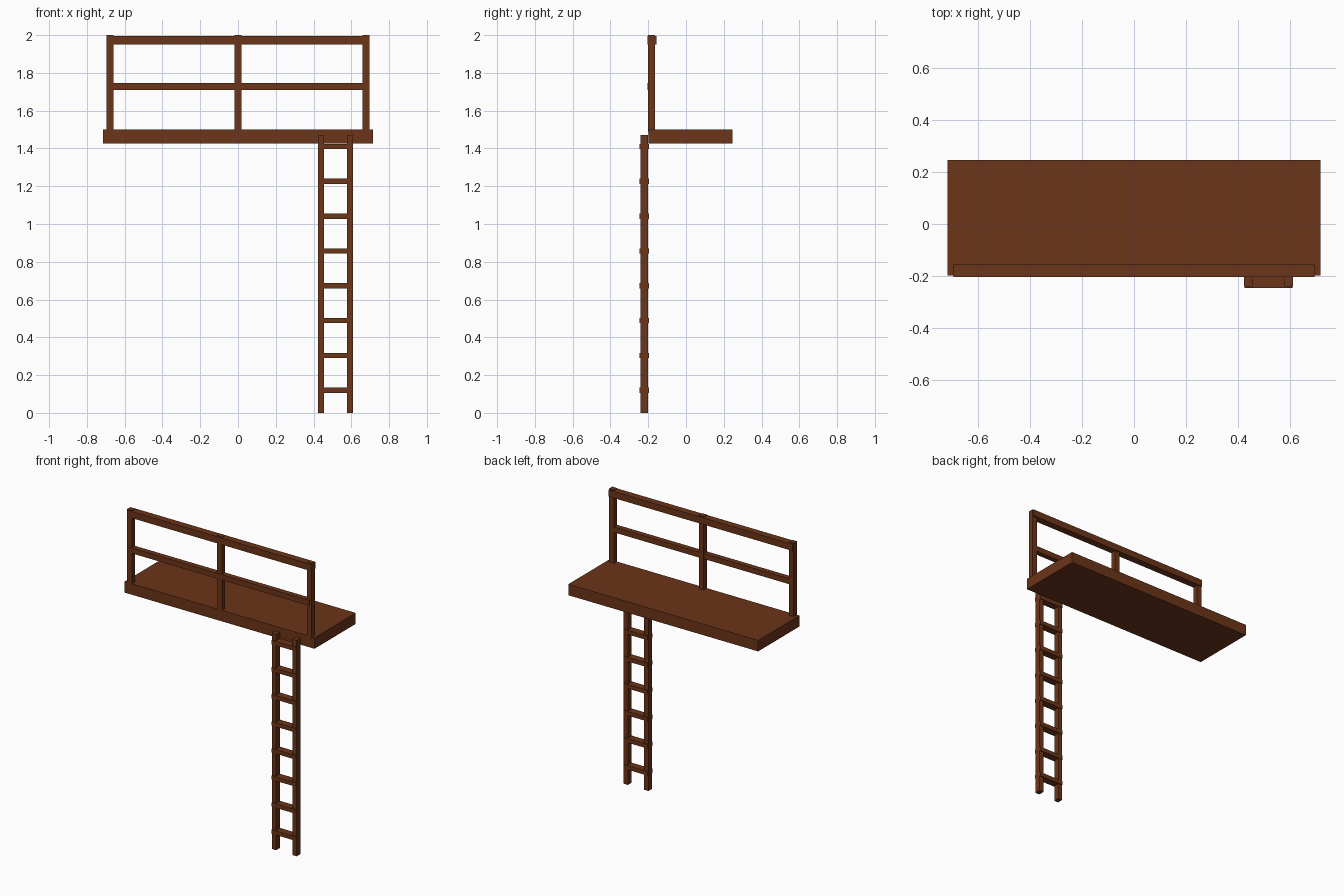
import bpy

if "Cube" in bpy.data.objects:
    bpy.data.objects.remove(bpy.data.objects["Cube"])

mat = bpy.data.materials.new("brown_wood")
mat.diffuse_color = (0.15, 0.035, 0.01, 1)
mat.use_nodes = True
mat.node_tree.nodes["Principled BSDF"].inputs["Base Color"].default_value = mat.diffuse_color


def box(name, x, y, z):
    """Box from (min, max) ranges on each axis."""
    bpy.ops.mesh.primitive_cube_add(size=1, location=[(a + b) / 2 for a, b in (x, y, z)])
    ob = bpy.context.object
    ob.name = name
    ob.scale = [b - a for a, b in (x, y, z)]
    bpy.ops.object.transform_apply(location=False, rotation=False, scale=True)
    ob.data.materials.append(mat)
    return ob


# Platform
box("platform", (-0.715, 0.715), (-0.198, 0.245), (1.425, 1.50))

# Railing
for i, cx in enumerate((-0.677, 0, 0.677)):
    box(f"railing_post_{i + 1}", (cx - 0.018, cx + 0.018), (-0.2, -0.165), (1.49, 2.0))
box("top_rail", (-0.692, 0.692), (-0.204, -0.156), (1.95, 1.995))
box("middle_rail", (-0.677, 0.677), (-0.204, -0.168), (1.71, 1.747))

# Ladder
for side, cx in (("left", 0.439), ("right", 0.594)):
    box(f"ladder_stile_{side}", (cx - 0.016, cx + 0.016), (-0.24, -0.2), (0, 1.47))
for i in range(8):
    z = 0.12 + i * 0.1843
    box(f"ladder_rung_{i + 1}", (0.425, 0.608), (-0.245, -0.195), (z - 0.014, z + 0.014))
